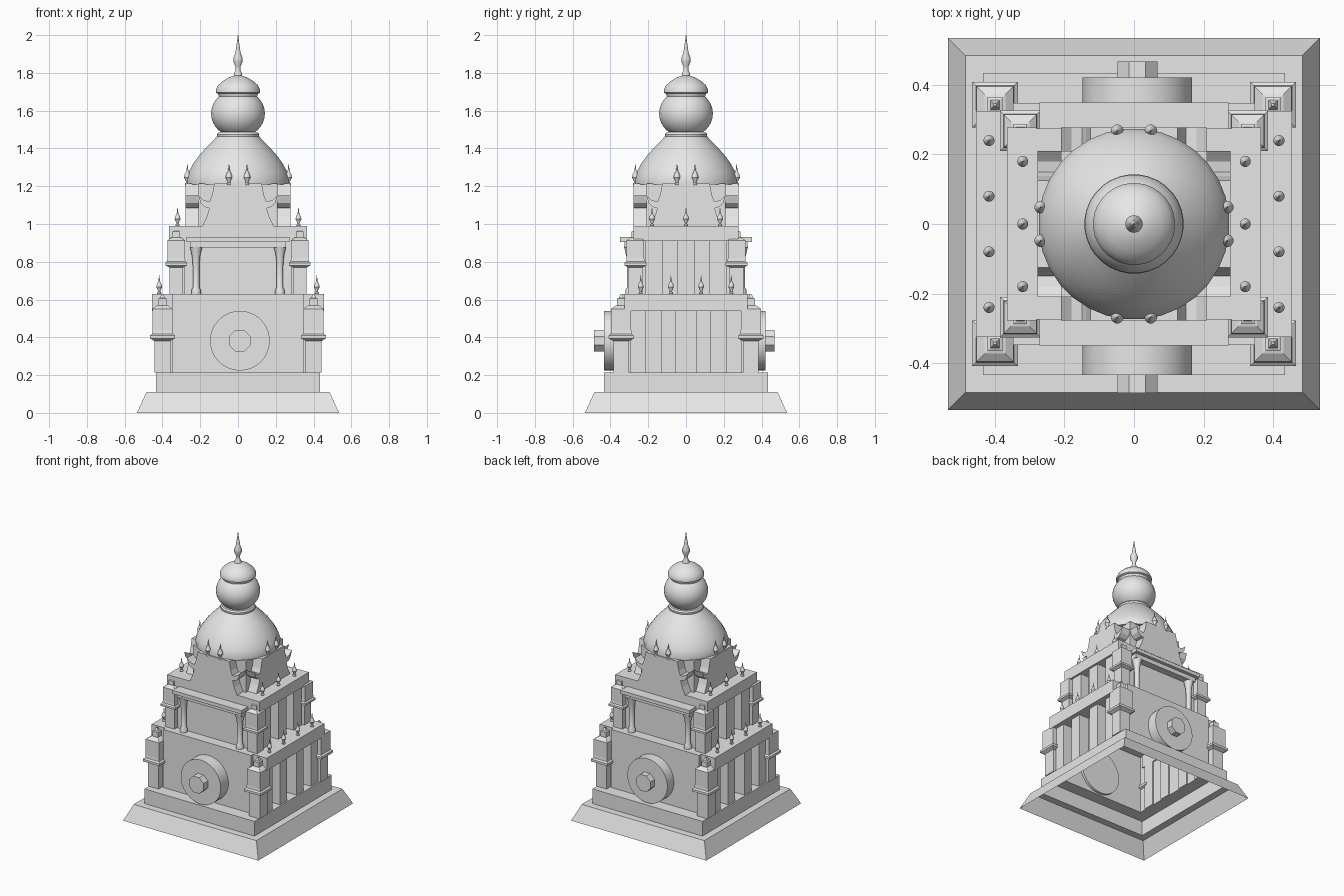
import bpy
from math import cos, sin, pi, radians, sqrt
from mathutils import Matrix, Vector

cube = bpy.data.objects.get("Cube")
if cube:
    bpy.data.objects.remove(cube, do_unlink=True)

stone = bpy.data.materials.new("grey_stone")
stone.use_nodes = True
stone.diffuse_color = (0.8, 0.8, 0.8, 1)
stone.node_tree.nodes["Principled BSDF"].inputs["Base Color"].default_value = (0.8, 0.8, 0.8, 1)


def add_mesh(name, verts, faces, matrix=Matrix(), smooth=False):
    mesh = bpy.data.meshes.new(name)
    mesh.from_pydata([matrix @ Vector(v) for v in verts], [], faces)
    mesh.materials.append(stone)
    mesh.update()
    if smooth:
        mesh.shade_smooth()
        mesh.set_sharp_from_angle(angle=radians(35))
    obj = bpy.data.objects.new(name, mesh)
    bpy.context.collection.objects.link(obj)
    return obj


def lathe(name, profile, matrix=Matrix(), sides=32, smooth=True, bottom=True):
    """Turn (radius, height) points about z; four sides means half-widths of a square."""
    square = sides == 4
    scale, turn = (sqrt(2), pi / 4) if square else (1, pi / sides)
    verts, faces = [], []
    for r, z in profile:
        for i in range(sides):
            a = turn + 2 * pi * i / sides
            verts.append((r * scale * cos(a), r * scale * sin(a), z))
    for k in range(len(profile) - 1):
        for i in range(sides):
            j = (i + 1) % sides
            a, b = k * sides, (k + 1) * sides
            faces.append((a + i, a + j, b + j, b + i))
    last = (len(profile) - 1) * sides
    faces.append(tuple(range(last, last + sides)))
    if bottom:
        faces.append(tuple(reversed(range(sides))))
    return add_mesh(name, verts, faces, matrix, smooth and not square)


def box(name, x, y, z):
    verts = [(a, b, c) for a in x for b in y for c in z]
    faces = [(0, 1, 3, 2), (4, 6, 7, 5), (0, 4, 5, 1), (2, 3, 7, 6), (0, 2, 6, 4), (1, 5, 7, 3)]
    return add_mesh(name, verts, faces)


def at(x, y, z):
    return Matrix.Translation((x, y, z))


def finial(name, x, y, z, height):
    shape = [(.10, 0), (.12, .05), (.06, .12), (.08, .2), (.16, .36), (.13, .5), (.05, .65), (.004, 1)]
    lathe(name, [(r * height, h * height) for r, h in shape], at(x, y, z), 12)


def turret(name, x, y, z, height, s):
    # Shaft, projecting ledge, bell-shaped body and stepped cap
    shape = [(.042, 0), (.042, .40), (.066, .43), (.066, .47), (.055, .49), (.053, .54),
             (.053, .81), (.03, .85), (.022, .855), (.022, .94), (.013, .95), (.004, 1)]
    lathe(name, [(r * s, h * height) for r, h in shape], at(x, y, z), 4)


# Hollow stepped plinth running up into the lower storey
lathe("plinth_and_lower_storey", [(.535, 0), (.485, .11), (.435, .11), (.435, .215),
      (.348, .215), (.348, .63)], sides=4, bottom=False)

# Upper storeys
box("middle_storey", (-.285, .285), (-.275, .275), (.63, .99))
box("upper_core", (-.21, .21), (-.21, .21), (.99, 1.215))

for s, side in ((1, "left"), (-1, "right")):
    # Side cornices carried on square pilasters
    box(f"{side}_lower_cornice", sorted((s * .34, s * .455)), (-.325, .325), (.54, .63))
    box(f"{side}_middle_cornice", sorted((s * .28, s * .365)), (-.278, .278), (.91, .99))
    for y in (-.255, -.092, .092, .255):
        box(f"{side}_lower_pilaster", sorted((s * .34, s * .425)), (y - .04, y + .04), (.215, .54))
    for y in (-.17, 0, .17):
        box(f"{side}_middle_pilaster", sorted((s * .28, s * .35)), (y - .045, y + .045), (.63, .91))
    # Rows of finials on the cornices
    for y in (-.24, -.08, .08, .24):
        finial(f"{side}_lower_finial", s * .417, y, .63, .1)
    for y in (-.18, 0, .18):
        finial(f"{side}_middle_finial", s * .32, y, .99, .1)

    # Corner turrets
    for t, end in ((-1, "front"), (1, "back")):
        turret(f"{end}_{side}_lower_turret", s * .4, t * .343, .215, .415, 1)
        turret(f"{end}_{side}_upper_turret", s * .327, t * .268, .63, .35, .88)

# Front and back: wheel boss, porch lintel and flared columns
for t, end, rim, hub in ((-1, "front", .435, .486), (1, "back", .422, .468)):
    turned = at(.01, 0, .382) @ Matrix.Rotation(-t * pi / 2, 4, "X")
    lathe(f"{end}_wheel", [(.158, .33), (.158, rim)], turned, 40)
    lathe(f"{end}_wheel_hub", [(.062, rim - .02), (.062, hub)], turned, 8, False)
    box(f"{end}_lintel", (-.272, .272), sorted((t * .27, t * .35)), (.905, .93))
    box(f"{end}_lintel_soffit", (-.255, .255), sorted((t * .27, t * .325)), (.875, .905))
    for x in (-.222, .222):
        lathe(f"{end}_column", [(.026, 0), (.026, .02), (.018, .035), (.018, .15), (.022, .2),
              (.034, .25)], at(x, t * .295, .63), 12)

# Horned gable panels on all four sides of the upper core
half = [(.19, .985), (.165, 1.04), (.152, 1.085), (.175, 1.09), (.197, 1.11), (.21, 1.15),
        (.18, 1.125), (.15, 1.12), (.138, 1.15), (.125, 1.215)]
outline = half + [(-x, z) for x, z in reversed(half)]
n = len(outline)
panel_verts = [(x, y, z) for y in (-.278, -.205) for x, z in outline]
panel_faces = [tuple(range(n)), tuple(reversed(range(n, 2 * n)))]
panel_faces += [(i, i + n, (i + 1) % n + n, (i + 1) % n) for i in range(n)]
for k, side in enumerate(("front", "left", "back", "right")):
    spin = Matrix.Rotation(k * pi / 2, 4, "Z")
    add_mesh(f"{side}_gable_panel", panel_verts, panel_faces, spin)
    for x in (-.048, .048):
        p = spin @ Vector((x, -.268, 1.205))
        finial(f"{side}_gable_finial", p.x, p.y, p.z, .115)

# Dome, globe, cap and spire
lathe("dome", [(.274, 1.21), (.275, 1.24), (.262, 1.275), (.238, 1.32), (.205, 1.365),
      (.165, 1.41), (.125, 1.45), (.11, 1.465)])
lathe("dome_collar", [(.108, 1.455), (.113, 1.463), (.113, 1.475), (.105, 1.485)])
lathe("globe", [(.143 * sin(a), 1.585 - .128 * cos(a))
      for a in (pi * (.22 + .56 * i / 12) for i in range(13))])
lathe("cap", [(.1, 1.67), (.106, 1.69), (.118, 1.695), (.118, 1.71), (.105, 1.735), (.08, 1.757),
      (.05, 1.775), (.02, 1.786)])
lathe("spire", [(.024, 1.78), (.02, 1.8), (.012, 1.815), (.014, 1.835), (.025, 1.86), (.025, 1.88),
      (.013, 1.91), (.011, 1.93), (.006, 1.96), (.001, 2)], sides=16)
